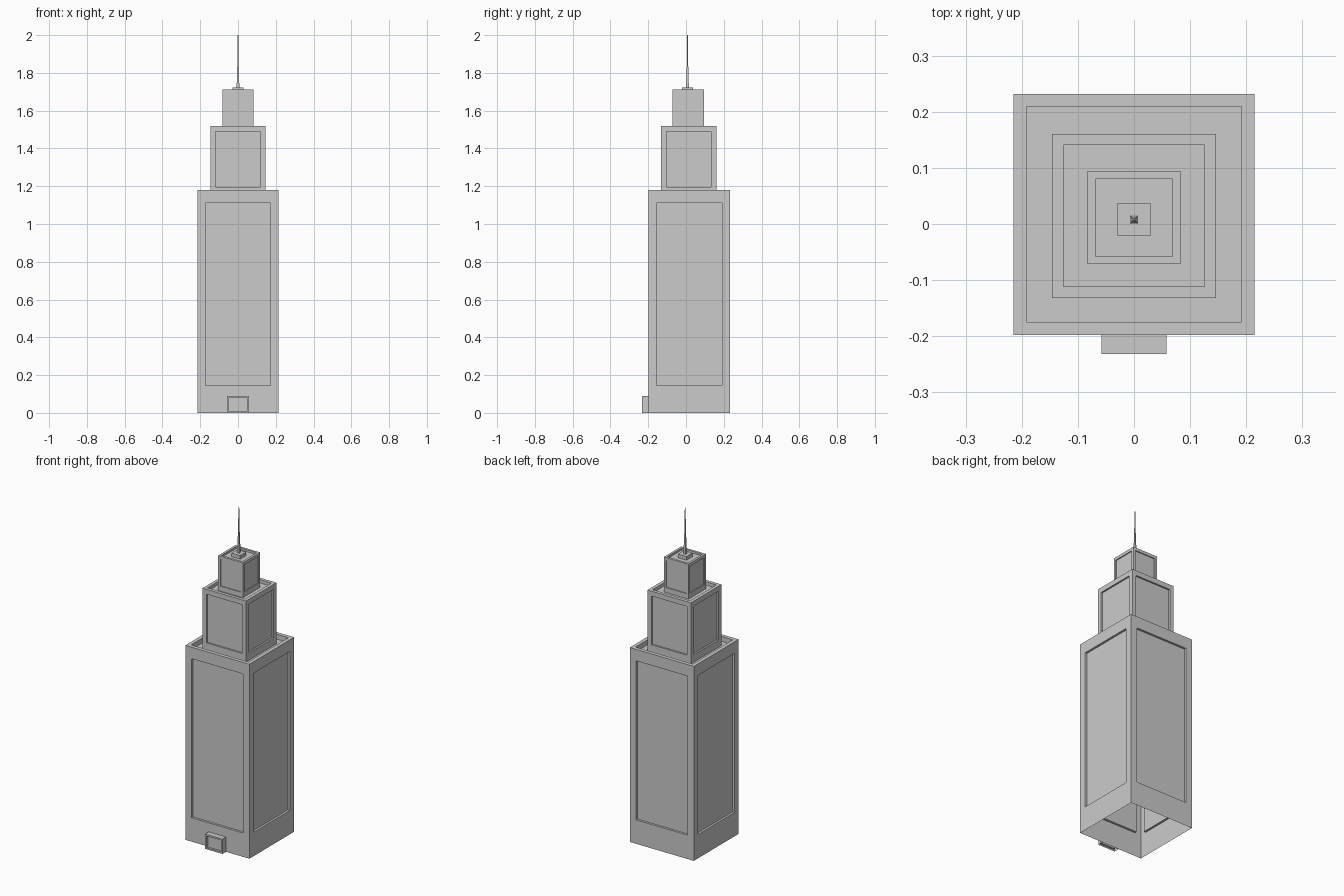
import bpy, bmesh
from mathutils import Vector

if "Cube" in bpy.data.objects:
    bpy.data.objects.remove(bpy.data.objects["Cube"])


def finish(name, bm):
    bmesh.ops.remove_doubles(bm, verts=bm.verts, dist=1e-5)
    bmesh.ops.recalc_face_normals(bm, faces=bm.faces)
    me = bpy.data.meshes.new(name)
    bm.to_mesh(me)
    bm.free()
    ob = bpy.data.objects.new(name, me)
    bpy.context.collection.objects.link(ob)
    return ob


def square(cy, h, z):
    return [Vector((sx * h, cy + sy * h, z)) for sx, sy in ((-1, -1), (1, -1), (1, 1), (-1, 1))]


def bridge(bm, a, b):
    va, vb = [bm.verts.new(p) for p in a], [bm.verts.new(p) for p in b]
    for i in range(4):
        j = (i + 1) % 4
        bm.faces.new((va[i], va[j], vb[j], vb[i]))


def panel_wall(bm, a, b, z0, z1, side, p0, p1, depth):
    """Wall from a to b (outside on the right of a->b) with a sunken panel."""
    d = (b - a).normalized()
    inward = Vector((-d.y, d.x, 0)) * depth

    def rect(s, lo, hi):
        pts = []
        for base, sign, z in ((a, 1, lo), (b, -1, lo), (b, -1, hi), (a, 1, hi)):
            p = base + d * (s * sign)
            p.z = z
            pts.append(p)
        return pts

    outer, rim = rect(0, z0, z1), rect(side, p0, p1)
    back = [p + inward for p in rim]
    bridge(bm, outer, rim)
    bridge(bm, rim, back)
    bm.faces.new([bm.verts.new(p) for p in back])


# name, centre y, half width, base z, top z, panel side margin, panel z range, panel depth,
# parapet inner half width, roof z, roof inner centre y, roof hole half width
tiers = [
    ("lower_tower", .017, .215, 0, 1.18, .042, .145, 1.11, .013, .192, 1.15, .0145, .146),
    ("middle_tower", .0145, .146, 1.15, 1.52, .027, 1.195, 1.49, .010, .126, 1.50, .0115, .083),
    ("upper_tower", .0115, .083, 1.50, 1.712, .015, 1.53, 1.694, .006, .069, 1.70, .008, .029),
]
for name, cy, h, z0, z1, side, p0, p1, dep, inner, roof, ncy, nh in tiers:
    bm = bmesh.new()
    base = square(cy, h, z0)
    for i in range(4):
        panel_wall(bm, base[i], base[(i + 1) % 4], z0, z1, side, p0, p1, dep)
    # parapet top, parapet inner face and roof around the next tier
    bridge(bm, square(cy, h, z1), square(cy, inner, z1))
    bridge(bm, square(cy, inner, z1), square(cy, inner, roof))
    bridge(bm, square(cy, inner, roof), square(ncy, nh, roof))
    finish(name, bm)

# spire with its square plinth
bm = bmesh.new()
profile = [(.029, 1.70), (.029, 1.722), (.0075, 1.722), (.005, 1.79), (.003, 1.87), (.0015, 2.0)]
rings = [square(.008, h, z) for h, z in profile]
for a, b in zip(rings, rings[1:]):
    bridge(bm, a, b)
bm.faces.new([bm.verts.new(p) for p in rings[-1]])
finish("spire", bm)

# entrance porch with recessed doorway
bm = bmesh.new()
w, yf, yb, zt = .058, -.232, -.198, .09
panel_wall(bm, Vector((-w, yf, 0)), Vector((w, yf, 0)), 0, zt, .009, .009, .08, .012)
for quad in (
    [(-w, yf, 0), (-w, yb, 0), (-w, yb, zt), (-w, yf, zt)],
    [(w, yf, 0), (w, yb, 0), (w, yb, zt), (w, yf, zt)],
    [(-w, yf, zt), (w, yf, zt), (w, yb, zt), (-w, yb, zt)],
):
    bm.faces.new([bm.verts.new(p) for p in quad])
finish("entrance_porch", bm)
